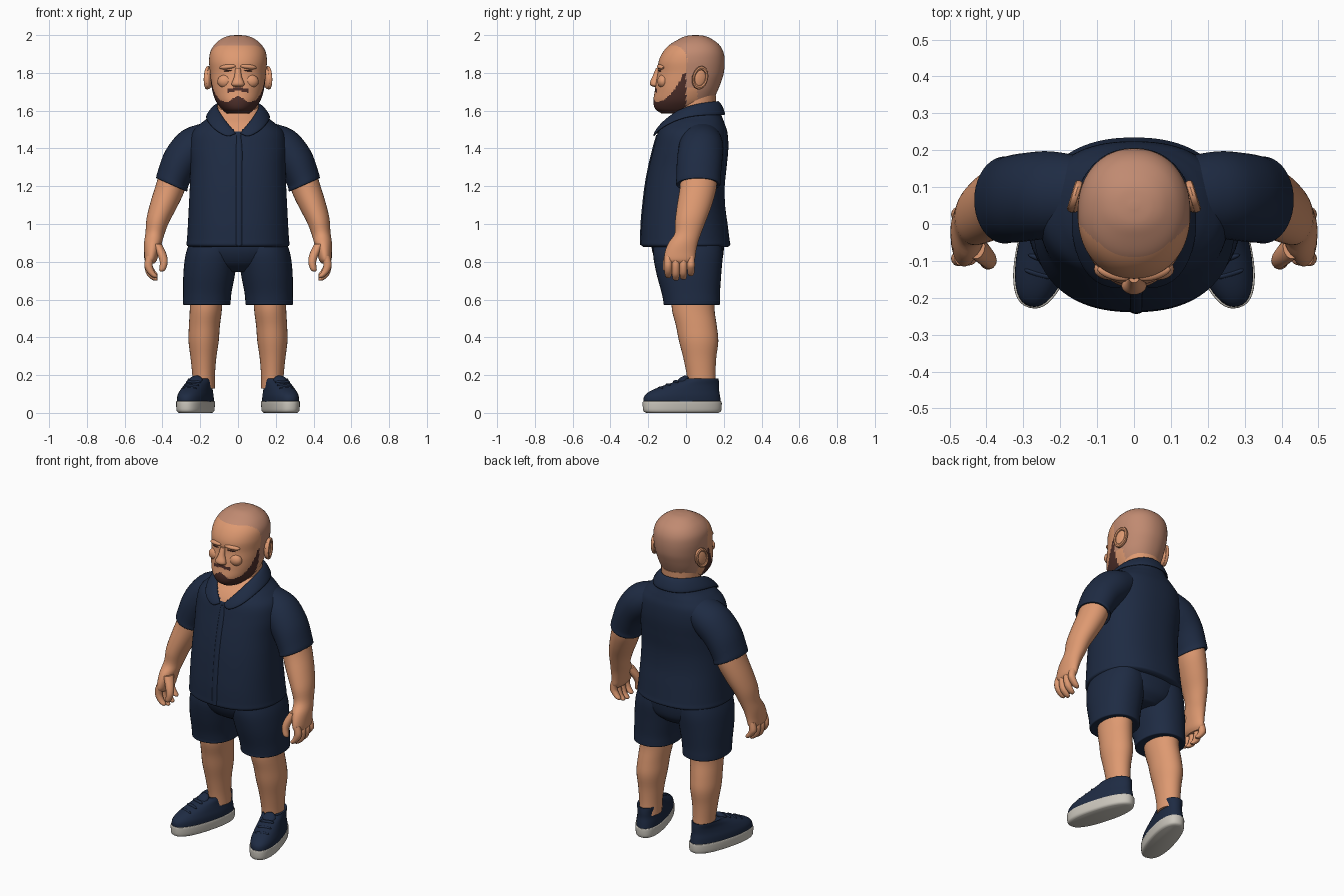
import bpy, bmesh, math
from mathutils import Vector, Matrix


def mat(name, rgb):
    m = bpy.data.materials.new(name)
    m.diffuse_color = (*rgb, 1)
    return m


SKIN = mat("warm_skin", (0.73, 0.32, 0.165))
SCALP = mat("shaved_scalp", (0.53, 0.255, 0.165))
NAVY = mat("navy_cloth", (0.013, 0.024, 0.056))
BEARD = mat("dark_brown_hair", (0.075, 0.028, 0.023))
SOLE = mat("pale_rubber", (0.60, 0.57, 0.51))


def finish(bm, name, mats, rule=None, angle=42):
    bmesh.ops.recalc_face_normals(bm, faces=bm.faces[:])
    for f in bm.faces:
        f.smooth = True
        if rule:
            f.material_index = rule(f.calc_center_median())
    for e in bm.edges:
        if e.is_manifold and e.calc_face_angle(0) > math.radians(angle):
            e.smooth = False
    me = bpy.data.meshes.new(name)
    bm.to_mesh(me)
    bm.free()
    for m in mats:
        me.materials.append(m)
    ob = bpy.data.objects.new(name, me)
    bpy.context.collection.objects.link(ob)
    return ob


def catmull(a, b, c, d, t):
    return [0.5 * (2 * q + (r - p) * t + (2 * p - 5 * q + 4 * r - s) * t * t
                   + (3 * q - p - 3 * r + s) * t ** 3) for p, q, r, s in zip(a, b, c, d)]


def loft(name, stations, mats, side=1, n=32, sub=4, power=2.0, xf=None, rule=None):
    """Smooth skin over rings (x, y, z, rx, ry[, tilt in degrees])."""
    st = [tuple(s) + (0,) * (6 - len(s)) for s in stations]
    p = [st[0]] + st + [st[-1]]
    rows = [catmull(*p[i:i + 4], k / sub) for i in range(len(st) - 1) for k in range(sub)]
    rows.append(st[-1])
    bm = bmesh.new()
    rings = []
    for x, y, z, rx, ry, tilt in rows:
        t, ring = math.radians(tilt), []
        for k in range(n):
            c, s = math.cos(2 * math.pi * k / n), math.sin(2 * math.pi * k / n)
            u = math.copysign(abs(c) ** (2 / power), c) * rx
            v = math.copysign(abs(s) ** (2 / power), s) * ry
            co = Vector((x + u * math.cos(t), y + v, z + u * math.sin(t)))
            if xf:
                co = xf @ co
            co.x *= side
            ring.append(bm.verts.new(co))
        rings.append(ring)
    for a, b in zip(rings, rings[1:]):
        for k in range(n):
            bm.faces.new((a[k], a[(k + 1) % n], b[(k + 1) % n], b[k]))
    bm.faces.new(rings[0])
    bm.faces.new(rings[-1])
    return finish(bm, name, mats, rule)


def fb(z, front, back, rx):
    """Central ring from its front and back depth."""
    return (0, (front + back) / 2, z, rx, (back - front) / 2)


def blob(name, loc, size, m, side=1, rot=(0, 0, 0), xf=None):
    bm = bmesh.new()
    bmesh.ops.create_uvsphere(bm, u_segments=20, v_segments=12, radius=1)
    r = Matrix.Rotation(rot[2], 4, 'Z') @ Matrix.Rotation(rot[1], 4, 'Y') @ Matrix.Rotation(rot[0], 4, 'X')
    mx = Matrix.Translation(loc) @ r @ Matrix.Diagonal((*size, 1))
    mx = Matrix.Diagonal((side, 1, 1, 1)) @ (xf @ mx if xf else mx)
    bmesh.ops.transform(bm, matrix=mx, verts=bm.verts[:])
    return finish(bm, name, [m])


# Head, with scalp and beard areas
def head_colour(c):
    x, y, z = abs(c.x), c.y, c.z
    hairline = -0.09 + 4.2 * x * x if z > 1.8 else 0.0
    if z < 1.72:
        hairline = 0.06
    if y < 0.0 and z < min(1.80, 1.645 + 7 * max(0, y + 0.16) ** 2):
        return 2
    if y < -0.1 and x < 0.05 and z < 1.682 - 0.7 * x:
        return 2
    if y < -0.1 and x < 0.055 and abs(z - 1.716 + 0.2 * x) < 0.009:
        return 2
    return 1 if y > hairline and z > 1.62 else 0


loft("head", [fb(1.585, -0.13, 0.08, 0.06), fb(1.61, -0.163, 0.11, 0.088), fb(1.65, -0.173, 0.14, 0.117),
              fb(1.70, -0.166, 0.165, 0.135), fb(1.75, -0.16, 0.185, 0.143), fb(1.80, -0.15, 0.2, 0.148),
              fb(1.86, -0.145, 0.205, 0.153), fb(1.91, -0.122, 0.198, 0.147), fb(1.95, -0.085, 0.175, 0.124),
              fb(1.98, -0.035, 0.135, 0.088), fb(1.995, 0.0, 0.1, 0.052), fb(2.0, 0.04, 0.06, 0.012)],
     [SKIN, SCALP, BEARD], n=112, sub=9, power=2.15, rule=head_colour)
loft("neck", [(0, 0.04, 1.44, 0.12, 0.12), (0, 0.045, 1.55, 0.11, 0.11), (0, 0.05, 1.68, 0.11, 0.11)], [SKIN])
loft("nose", [(0, -0.155, 1.725, 0.012, 0.012), (0, -0.165, 1.733, 0.032, 0.022), (0, -0.167, 1.75, 0.032, 0.024),
              (0, -0.158, 1.78, 0.02, 0.02), (0, -0.145, 1.825, 0.014, 0.014)], [SKIN], n=20)
for s, tag in ((1, "left"), (-1, "right")):
    blob(tag + "_brow", (0.055, -0.134, 1.832), (0.046, 0.017, 0.013), SKIN, s, (0, 0.1, 0.28))
    blob(tag + "_eye", (0.053, -0.139, 1.812), (0.024, 0.006, 0.004), BEARD, s, (0, 0.1, 0.28))
    blob(tag + "_cheek", (0.066, -0.122, 1.755), (0.043, 0.03, 0.036), SKIN, s)
    # Ear: cupped shell with a raised rim
    blob(tag + "_ear", (0.152, 0.07, 1.772), (0.016, 0.04, 0.058), SKIN, s, (-0.25, 0, 0.3))
    bm = bmesh.new()
    rows = []
    mx = Matrix.Translation((0.160, 0.075, 1.774)) @ Matrix.Rotation(0.3, 4, 'Z') @ Matrix.Rotation(-0.25, 4, 'X')
    for i in range(24):
        a = 2 * math.pi * i / 24
        row = []
        for j in range(8):
            b = 2 * math.pi * j / 8
            k = 1 + 0.22 * math.cos(b)
            v = mx @ Vector((0.011 * math.sin(b), 0.036 * k * math.cos(a), 0.052 * k * math.sin(a)))
            row.append(bm.verts.new((v.x * s, v.y, v.z)))
        rows.append(row)
    for i in range(24):
        for j in range(8):
            a, b = rows[i], rows[(i + 1) % 24]
            bm.faces.new((a[j], b[j], b[(j + 1) % 8], a[(j + 1) % 8]))
    finish(bm, tag + "_ear_rim", [SKIN])


# Shirt body, with the open neck showing skin
def shirt_colour(c):
    return 1 if c.y < 0.03 and c.z > 1.477 + abs(c.x) else 0


loft("shirt", [fb(0.878, -0.225, 0.22, 0.258), fb(0.89, -0.238, 0.234, 0.272), fb(0.92, -0.238, 0.23, 0.27),
               fb(1.0, -0.235, 0.22, 0.265), fb(1.1, -0.226, 0.207, 0.26), fb(1.2, -0.214, 0.205, 0.255),
               fb(1.3, -0.196, 0.215, 0.253), fb(1.4, -0.172, 0.224, 0.257), fb(1.48, -0.15, 0.22, 0.245),
               fb(1.53, -0.12, 0.205, 0.2), fb(1.57, -0.08, 0.19, 0.15), fb(1.62, -0.03, 0.175, 0.115)],
     [NAVY, SKIN], n=96, sub=7, power=2.3, rule=shirt_colour)
loft("placket", [(0.006, -0.234, 0.89, 0.018, 0.01), (0.006, -0.231, 1.0, 0.018, 0.01), (0.006, -0.222, 1.1, 0.018, 0.01),
                 (0.006, -0.21, 1.2, 0.018, 0.01), (0.006, -0.192, 1.3, 0.018, 0.01), (0.006, -0.168, 1.4, 0.018, 0.01),
                 (0.004, -0.15, 1.47, 0.012, 0.008)], [NAVY], n=12)

# Folded collar
inner = [(0, -.157, 1.47), (.06, -.122, 1.535), (.105, -.04, 1.605), (.115, .06, 1.637), (.07, .15, 1.648), (0, .172, 1.65)]
outer = [(.045, -.178, 1.452), (.13, -.155, 1.495), (.175, -.04, 1.558), (.168, .08, 1.575), (.1, .19, 1.575), (0, .213, 1.575)]
bm = bmesh.new()
strips = []
for s in (1, -1):
    cols = []
    for a, b in zip(inner, outer):
        a, b = Vector(a), Vector(b)
        mid = a.lerp(b, 0.45) + Vector((0, 0, 0.014))
        cols.append([bm.verts.new((v.x * s, v.y, v.z)) for v in (a, mid, b)])
    for p, q in zip(cols, cols[1:]):
        for k in range(2):
            vs = (p[k], q[k], q[k + 1], p[k + 1])
            bm.faces.new(vs if s > 0 else vs[::-1])
bmesh.ops.remove_doubles(bm, verts=[v for v in bm.verts if abs(v.co.x) < 1e-5 and v.co.y > 0], dist=1e-4)
collar = finish(bm, "collar", [NAVY], angle=80)
mod = collar.modifiers.new("thickness", 'SOLIDIFY')
mod.thickness, mod.offset = 0.016, 0
mod = collar.modifiers.new("rounding", 'SUBSURF')
mod.levels = mod.render_levels = 2

# Shorts
loft("shorts_hips", [(0, 0.01, 0.93, 0.25, 0.19), (0, 0.01, 0.86, 0.255, 0.19), (0, 0.02, 0.79, 0.2, 0.165),
                     (0, 0.03, 0.745, 0.1, 0.11)], [NAVY], n=48, power=2.3)

for s, tag in ((1, "left"), (-1, "right")):
    loft(tag + "_shorts_leg", [(0.135, 0.01, 0.92, 0.115, 0.175), (0.14, 0.01, 0.84, 0.137, 0.184),
                               (0.152, 0.015, 0.74, 0.137, 0.172), (0.162, 0.025, 0.64, 0.128, 0.155),
                               (0.165, 0.03, 0.59, 0.126, 0.15), (0.165, 0.03, 0.572, 0.123, 0.147),
                               (0.165, 0.03, 0.575, 0.1, 0.12)], [NAVY], s, n=40, power=2.2)
    loft(tag + "_leg", [(0.168, 0.04, 0.64, 0.085, 0.115), (0.17, 0.038, 0.55, 0.085, 0.113),
                        (0.178, 0.055, 0.46, 0.082, 0.108), (0.182, 0.067, 0.38, 0.08, 0.104),
                        (0.183, 0.073, 0.29, 0.068, 0.087), (0.182, 0.08, 0.2, 0.06, 0.076),
                        (0.18, 0.085, 0.13, 0.058, 0.074)], [SKIN], s)
    # Sleeve, forearm and hand
    loft(tag + "_sleeve", [(0.13, 0.08, 1.465, 0.08, 0.1, 66), (0.225, 0.08, 1.415, 0.105, 0.117, 50),
                           (0.30, 0.072, 1.335, 0.1, 0.12, 36), (0.342, 0.066, 1.245, 0.09, 0.117, 25),
                           (0.35, 0.065, 1.215, 0.09, 0.118, 24), (0.352, 0.065, 1.207, 0.086, 0.112, 24),
                           (0.35, 0.065, 1.215, 0.07, 0.09, 24)], [NAVY], s, n=40)
    loft(tag + "_forearm", [(0.335, 0.07, 1.28, 0.078, 0.097, 24), (0.36, 0.064, 1.19, 0.077, 0.097, 22),
                            (0.395, 0.045, 1.10, 0.07, 0.092, 18), (0.425, 0.025, 1.02, 0.06, 0.082, 14),
                            (0.44, 0.01, 0.95, 0.05, 0.07, 8), (0.45, -0.015, 0.90, 0.047, 0.078),
                            (0.457, -0.03, 0.85, 0.04, 0.082), (0.462, -0.034, 0.81, 0.033, 0.08),
                            (0.463, -0.034, 0.79, 0.02, 0.06)], [SKIN], s)
    for i, tip in enumerate((0.715, 0.70, 0.705, 0.725)):
        y = -0.094 + 0.04 * i
        loft(f"{tag}_finger_{i + 1}", [(0.464, y, 0.83, 0.022, 0.02), (0.474, y, 0.785, 0.022, 0.021),
                                       (0.464, y, tip + 0.035, 0.021, 0.02), (0.444, y, tip + 0.01, 0.018, 0.017),
                                       (0.437, y, tip, 0.008, 0.008)], [SKIN], s, n=14)
    loft(tag + "_thumb", [(0.43, -0.06, 0.895, 0.026, 0.035), (0.405, -0.085, 0.845, 0.025, 0.028),
                          (0.393, -0.1, 0.80, 0.021, 0.022), (0.4, -0.104, 0.76, 0.017, 0.018),
                          (0.405, -0.104, 0.748, 0.007, 0.007)], [SKIN], s, n=14)
    # Shoe, toes turned outward
    turn = Matrix.Translation((0.225, -0.02, 0)) @ Matrix.Rotation(math.radians(16), 4, 'Z')
    loft(tag + "_shoe_sole", [(0, 0, 0.0, 0.066, 0.195), (0, 0, 0.012, 0.077, 0.212), (0, 0, 0.055, 0.08, 0.215),
                              (0, 0, 0.062, 0.076, 0.211)], [SOLE], s, n=48, power=2.4, xf=turn)
    loft(tag + "_shoe_upper", [(0, 0, 0.055, 0.077, 0.211), (0, 0, 0.09, 0.076, 0.206), (0, 0.018, 0.12, 0.069, 0.183),
                               (0, 0.055, 0.148, 0.063, 0.146), (0, 0.092, 0.172, 0.062, 0.107),
                               (0, 0.1, 0.182, 0.06, 0.096), (0, 0.1, 0.175, 0.05, 0.08)],
         [NAVY], s, n=48, power=2.25, xf=turn)
    blob(tag + "_shoe_tongue", (0, 0.0, 0.168), (0.038, 0.04, 0.02), NAVY, s, (0.7, 0, 0), turn)
    for i in range(3):
        blob(f"{tag}_lace_{i + 1}", (0, -0.12 + 0.042 * i, 0.13 + 0.017 * i), (0.042, 0.009, 0.01), NAVY, s, xf=turn)
